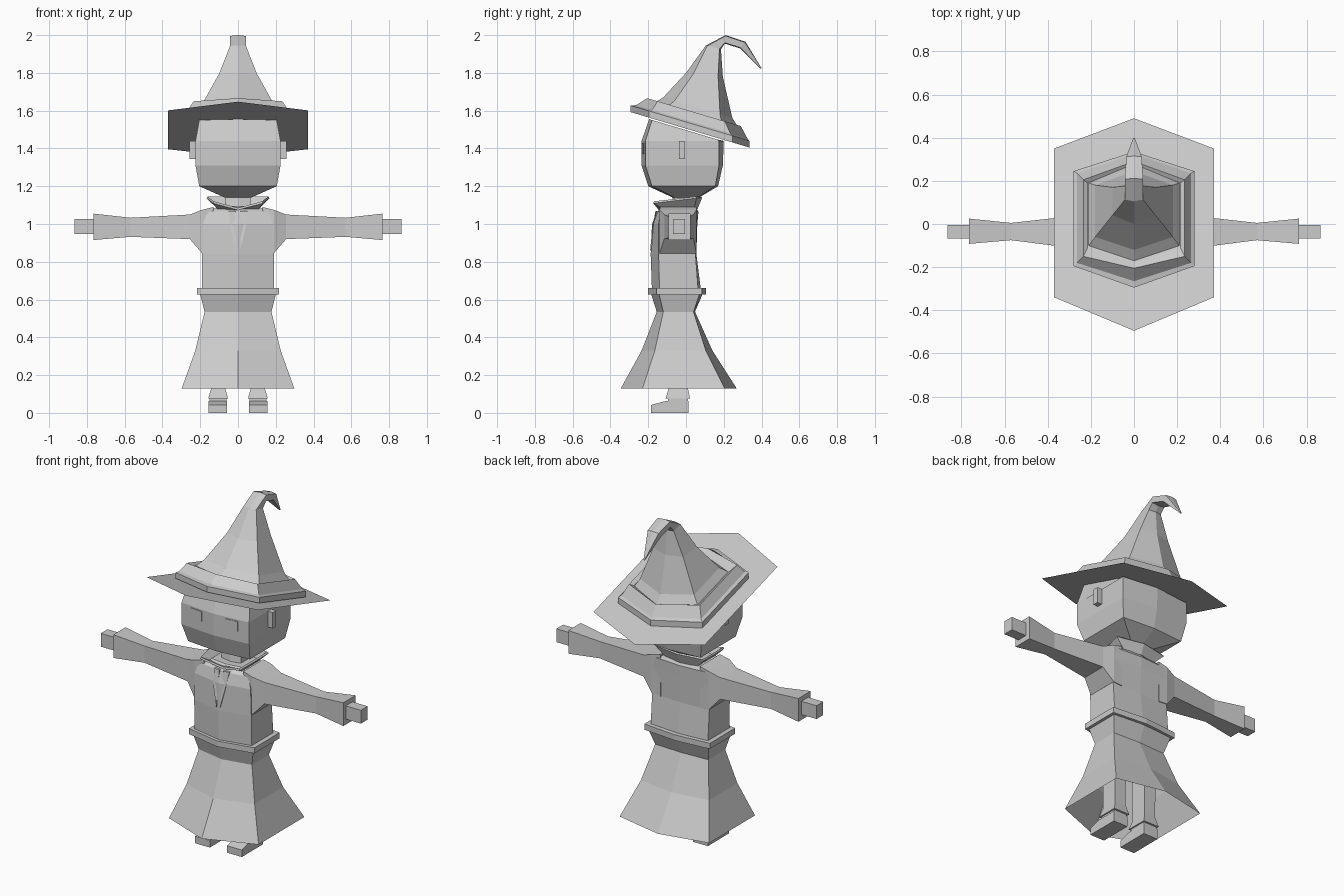
import bpy, bmesh

grey = bpy.data.materials.new("light grey")
grey.diffuse_color = (0.6, 0.6, 0.6, 1)


def finish(name, bm, recalc=True):
    if recalc:
        bmesh.ops.recalc_face_normals(bm, faces=bm.faces)
    me = bpy.data.meshes.new(name)
    bm.to_mesh(me)
    bm.free()
    me.materials.append(grey)
    ob = bpy.data.objects.new(name, me)
    bpy.context.collection.objects.link(ob)
    return ob


def loft(name, rings, bottom=True, top=True):
    """Skin a stack of rings that have equal point counts."""
    bm = bmesh.new()
    loops = [[bm.verts.new(p) for p in r] for r in rings]
    n = len(loops[0])
    for a, b in zip(loops, loops[1:]):
        for i in range(n):
            j = (i + 1) % n
            bm.faces.new((a[i], a[j], b[j], b[i]))
    if bottom:
        bm.faces.new(loops[0][::-1])
    if top:
        bm.faces.new(loops[-1])
    return finish(name, bm)


def hexa(z, x, front, fc, bc, back, slope=0.0):
    """Six-sided ring: pointed front and back, flat sides, optionally tilted."""
    pts = [(0, front), (x, fc), (x, bc), (0, back), (-x, bc), (-x, fc)]
    return [(px, py, z - slope * py) for px, py in pts]


def rect_x(x, y0, y1, z0, z1):
    return [(x, y0, z0), (x, y1, z0), (x, y1, z1), (x, y0, z1)]


def rect_z(z, x0, x1, y0, y1):
    return [(x0, y0, z), (x1, y0, z), (x1, y1, z), (x0, y1, z)]


def mirror(ob):
    ob.modifiers.new("mirror", "MIRROR")
    return ob


TILT = 0.298

# Hat brim: one tilted sheet
bm = bmesh.new()
bm.faces.new([bm.verts.new(p) for p in hexa(1.5, 0.37, -0.495, -0.34, 0.35, 0.49, TILT)])
finish("hat_brim", bm, False)

# Hat band
loft("hat_band", [
    hexa(1.505, 0.28, -0.295, -0.195, 0.245, 0.335, TILT),
    hexa(1.54, 0.28, -0.295, -0.195, 0.245, 0.335, TILT),
    hexa(1.55, 0.265, -0.265, -0.18, 0.235, 0.325, TILT),
    hexa(1.605, 0.235, -0.205, -0.15, 0.205, 0.29, TILT),
    hexa(1.59, 0.215, -0.18, -0.11, 0.19, 0.275, TILT)], bottom=False)


def crook(x, front, back):
    """Ring of the bent hat tip between a front and a back (y, z) point."""
    (fy, fz), (by, bz) = front, back

    def at(t):
        return fy + (by - fy) * t, fz + (bz - fz) * t
    return [(0, *at(0)), (x, *at(0.1)), (x, *at(0.9)),
            (0, *at(1)), (-x, *at(0.9)), (-x, *at(0.1))]


# Hat cone with its bent tip
loft("hat_cone", [
    hexa(1.59, 0.21, -0.17, -0.1, 0.19, 0.28, TILT),
    hexa(1.635, 0.18, -0.12, -0.06, 0.18, 0.245, TILT),
    hexa(1.80, 0.10, 0.0, 0.04, 0.17, 0.195, 0.1),
    crook(0.042, (0.105, 1.945), (0.185, 1.925)),
    crook(0.042, (0.21, 2.0), (0.205, 1.955)),
    crook(0.036, (0.315, 1.965), (0.285, 1.93)),
    crook(0.003, (0.4, 1.825), (0.395, 1.822))], bottom=False)

# Head, cut off along the brim
loft("head", [
    hexa(1.14, 0.07, -0.07, -0.06, 0.06, 0.07),
    hexa(1.20, 0.205, -0.2, -0.18, 0.155, 0.17),
    hexa(1.31, 0.225, -0.235, -0.215, 0.175, 0.195),
    hexa(1.44, 0.225, -0.235, -0.215, 0.175, 0.2),
    hexa(1.497, 0.205, -0.195, -0.18, 0.165, 0.185, TILT)])

# Ears and eyes
mirror(loft("ears", [rect_x(0.21, -0.038, -0.004, 1.345, 1.44),
                     rect_x(0.257, -0.038, -0.004, 1.345, 1.44)]))
mirror(loft("eyes", [
    [(x, -0.237 + 0.089 * x + d, z)
     for x, z in ((0.08, 1.37), (0.155, 1.37), (0.155, 1.43), (0.08, 1.43))]
    for d in (0.004, -0.002)]))

# Neck and flared collar with a dip at the front
loft("neck", [hexa(1.05, 0.065, -0.085, -0.07, 0.03, 0.045),
              hexa(1.15, 0.065, -0.07, -0.06, 0.05, 0.06)])
collar_rim = hexa(1.145, 0.16, -0.12, -0.17, 0.05, 0.075)
collar_rim[0] = (0, -0.14, 1.085)
for i in (1, 5):
    collar_rim[i] = (collar_rim[i][0] * 0.8, -0.17, 1.12)
collar = loft("collar", [hexa(1.085, 0.10, -0.125, -0.11, 0.035, 0.05), collar_rim],
              bottom=False, top=False)
collar.modifiers.new("thickness", "SOLIDIFY").thickness = 0.012

# Robe top
loft("robe_top", [
    hexa(0.64, 0.19, -0.18, -0.14, 0.065, 0.08),
    hexa(0.84, 0.19, -0.187, -0.145, 0.05, 0.055),
    hexa(1.0, 0.185, -0.18, -0.145, 0.055, 0.06),
    hexa(1.065, 0.165, -0.155, -0.135, 0.055, 0.066),
    hexa(1.095, 0.10, -0.12, -0.105, 0.035, 0.05)])

# Lapel folds on the chest
mirror(loft("lapels", [
    [(0.012, -0.155 + d, 1.07), (0.05, -0.148 + d, 1.07),
     (0.04, -0.172 + d, 0.98), (0.012, -0.184 + d, 0.86)]
    for d in (0.01, -0.006)]))

# Belt
loft("belt", [hexa(z, 0.218, -0.2, -0.155, 0.085, 0.105) for z in (0.628, 0.662)])

# Skirt, open at the hem
loft("skirt", [
    hexa(0.13, 0.298, -0.345, -0.23, 0.205, 0.268),
    hexa(0.33, 0.226, -0.235, -0.165, 0.105, 0.14),
    hexa(0.535, 0.177, -0.155, -0.12, 0.04, 0.048),
    hexa(0.64, 0.203, -0.188, -0.145, 0.075, 0.092)], bottom=False)

# Sleeves and hands
mirror(loft("sleeves", [
    rect_x(0.13, -0.135, 0.055, 0.84, 1.09),
    rect_x(0.19, -0.14, 0.055, 0.845, 1.075),
    rect_x(0.255, -0.115, 0.04, 0.92, 1.05),
    rect_x(0.57, -0.075, 0.005, 0.932, 1.033),
    rect_x(0.765, -0.092, 0.025, 0.915, 1.055)]))
mirror(loft("hands", [rect_x(x, -0.068, -0.004, 0.947, 1.027) for x in (0.74, 0.865)]))

# Legs, ankles and shoes
mirror(loft("legs", [
    rect_z(0.075, 0.052, 0.158, -0.108, 0.022),
    rect_z(0.13, 0.068, 0.142, -0.092, 0.01),
    rect_z(0.55, 0.065, 0.145, -0.09, 0.01)]))
mirror(loft("ankles", [rect_z(z, 0.06, 0.15, -0.095, 0.01) for z in (0.04, 0.08)]))
mirror(loft("shoes", [
    rect_z(0, 0.058, 0.155, -0.185, 0.014),
    rect_z(0.042, 0.058, 0.155, -0.185, 0.014),
    rect_z(0.062, 0.058, 0.155, -0.11, 0.014)]))
